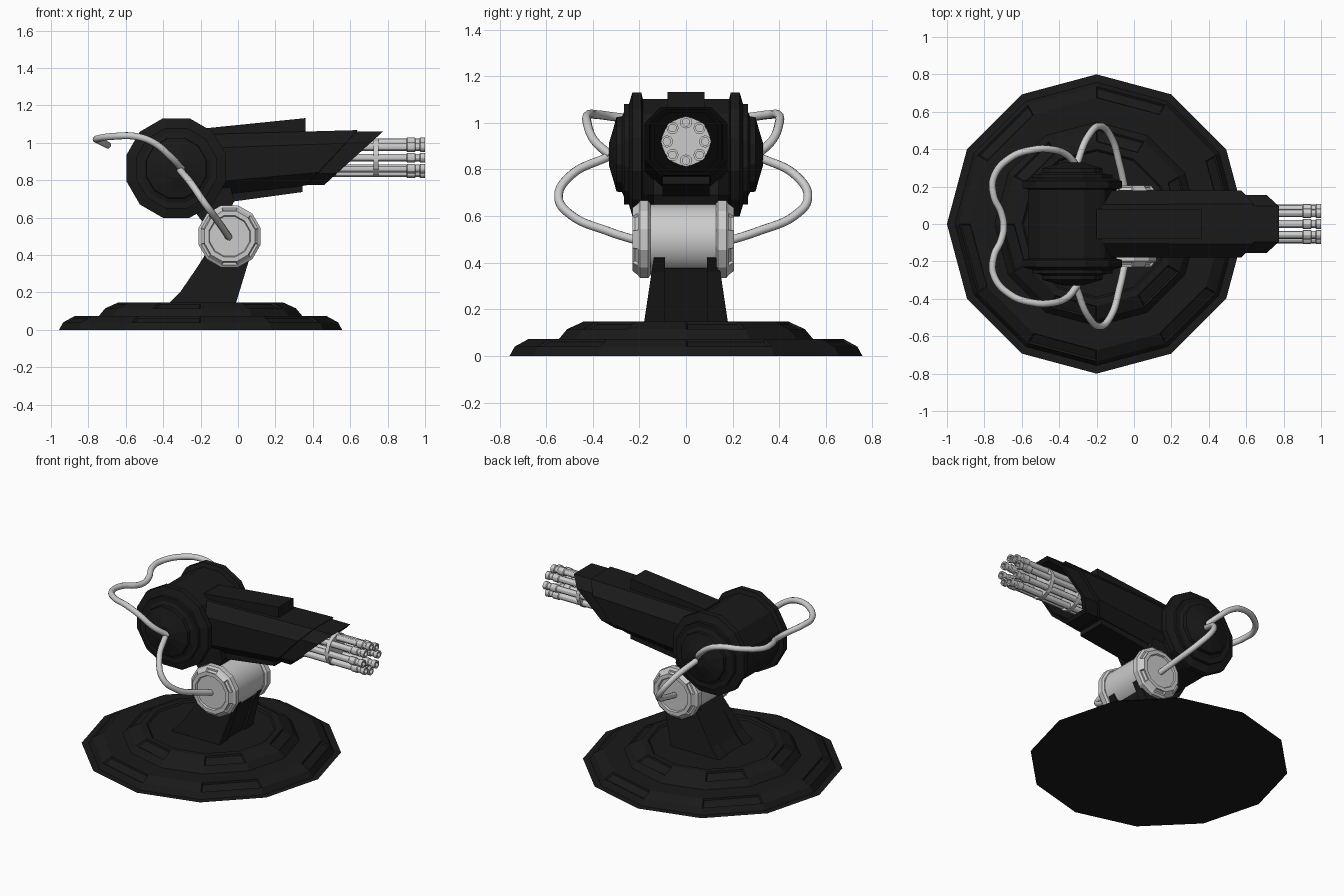
import bpy, bmesh, math
from mathutils import Vector

if "Cube" in bpy.data.objects:
    bpy.data.objects.remove(bpy.data.objects["Cube"])

black = bpy.data.materials.new("black_paint")
black.diffuse_color = (0.01, 0.01, 0.01, 1)
black.use_nodes = True
black.node_tree.nodes["Principled BSDF"].inputs["Base Color"].default_value = black.diffuse_color


def loft(name, rings, mat=None, cap=True, panels=(), step=2, smooth=False):
    """Skin a list of equal-length point rings; sink panels into chosen bands."""
    bm = bmesh.new()
    vs = [[bm.verts.new(p) for p in r] for r in rings]
    n, sunk = len(rings[0]), []
    for k in range(len(vs) - 1):
        for j in range(n):
            f = bm.faces.new((vs[k][j], vs[k][(j + 1) % n], vs[k + 1][(j + 1) % n], vs[k + 1][j]))
            if k in panels and j % step == 0:
                sunk.append(f)
    if cap:
        bm.faces.new(vs[0])
        bm.faces.new(vs[-1])
    bmesh.ops.recalc_face_normals(bm, faces=bm.faces)
    if sunk:
        bmesh.ops.inset_individual(bm, faces=sunk, thickness=0.01, depth=-0.01)
    me = bpy.data.meshes.new(name)
    bm.to_mesh(me)
    bm.free()
    ob = bpy.data.objects.new(name, me)
    bpy.context.collection.objects.link(ob)
    if mat:
        me.materials.append(mat)
    if smooth:
        bpy.context.view_layer.objects.active = ob
        ob.select_set(True)
        bpy.ops.object.shade_smooth_by_angle()
        ob.select_set(False)
    return ob


def lathe(name, profile, n, centre, axis, phase=0.0, **kw):
    """Turn (radius, distance) points about an axis through centre."""
    rings = []
    for r, t in profile:
        ring = []
        for j in range(n):
            a = 2 * math.pi * j / n + phase
            c, s = r * math.cos(a), r * math.sin(a)
            ring.append(Vector(centre) + Vector({'x': (t, c, s), 'y': (c, t, s), 'z': (c, s, t)}[axis]))
        rings.append(ring)
    return loft(name, rings, **kw)


def prism(name, poly, y0, y1, mat=black):
    return loft(name, [[(x, y, z) for x, z in poly] for y in (y0, y1)], mat)


def section(w, zb, zt, ch, x, slope=0.0):
    """Chamfered rectangle across x, leaning forward toward the top."""
    c = w - ch
    pts = [(w, zb + ch), (w, zt - ch), (c, zt), (-c, zt), (-w, zt - ch), (-w, zb + ch), (-c, zb), (c, zb)]
    return [(x + slope * (z - zt), y, z) for y, z in pts]


def both_sides(half):
    return [(r, -t) for r, t in reversed(half)] + half


# Base: flat ground disc and stepped twelve-sided plinth
B = (-0.2, 0, 0)
lathe("ground_disc", [(0.8, 0), (0.4, 0), (0.001, 0)], 12, B, 'z', mat=black, cap=False)
lathe("base", [(0.757, 0), (0.735, 0.04), (0.675, 0.073), (0.545, 0.073), (0.51, 0.115), (0.44, 0.147),
               (0.40, 0.147), (0.39, 0.137), (0.001, 0.137)], 12, B, 'z', mat=black, cap=False, panels=(1, 4))

# Lower strut: central web, forked prongs and foot flanges
prism("strut_web", [(-0.37, 0.13), (-0.03, 0.13), (0.045, 0.375), (-0.1, 0.45), (-0.17, 0.41), (-0.31, 0.19)], -0.1, 0.1)
for s, side in ((-1, "right"), (1, "left")):
    outer = [(-0.38, 0.13), (-0.015, 0.13), (0.055, 0.36), (0.088, 0.42), (-0.05, 0.5), (-0.16, 0.42), (-0.31, 0.2)]
    loft("strut_prong_" + side, [[(x, s * 0.09, z) for x, z in outer],
                                 [(x, s * (0.182 - 0.15 * (z - 0.13)), z) for x, z in outer]], black)

# Elbow joint: round drum and twelve-sided end caps
J = (-0.045, -0.012, 0.5)
lathe("joint_drum", both_sides([(0.15, 0.17)]), 40, J, 'y', smooth=True)
for s, side in ((-1, "right"), (1, "left")):
    cap = [(0.158, 0.14), (0.172, 0.15), (0.172, 0.185), (0.158, 0.195), (0.14, 0.218), (0.115, 0.218),
           (0.11, 0.208), (0.05, 0.208)]
    lathe("joint_cap_" + side, [(r, s * t) for r, t in cap], 12, J, 'y', math.pi / 12, panels=(3,))

# Upper arm linking joint to head
prism("upper_arm", [(-0.12, 0.53), (-0.2, 0.59), (-0.25, 0.66), (-0.3, 0.8), (-0.05, 0.8), (-0.02, 0.69), (-0.06, 0.6)],
      -0.14, 0.14)

# Head drum with raised flanges and tapered side hubs
k = 1 / math.cos(math.pi / 12)
half = [(0.237, 0.185), (0.266, 0.192), (0.266, 0.23), (0.215, 0.245), (0.215, 0.265), (0.185, 0.265),
        (0.162, 0.275), (0.160, 0.298), (0.11, 0.312), (0.05, 0.33)]
lathe("head", [(r * k, t) for r, t in both_sides(half)], 12, (-0.33, 0, 0.865), 'y', math.pi / 12, mat=black)

# Barrel housing: outer shroud and slanted hollow nose
loft("housing", [section(0.178, 0.70, 1.042, 0.075, -0.3), section(0.178, 0.772, 1.068, 0.07, 0.64, 0.93),
                 section(0.156, 0.785, 1.055, 0.06, 0.63, 0.93), section(0.15, 0.785, 1.055, 0.06, 0.3, 0.93)], black)
loft("nose", [section(0.155, 0.775, 1.06, 0.06, 0.42, 1.1), section(0.155, 0.775, 1.06, 0.06, 0.775, 1.1),
              section(0.135, 0.793, 1.042, 0.055, 0.755, 1.1), section(0.135, 0.793, 1.042, 0.055, 0.46, 1.1)], black)
prism("top_plate", [(-0.2, 1.03), (0.36, 1.055), (0.36, 1.132), (-0.2, 1.075)], -0.08, 0.08)
prism("bottom_plate", [(-0.08, 0.73), (0.345, 0.79), (0.345, 0.737), (-0.05, 0.683), (-0.08, 0.69)], -0.1, 0.1)

# Rotary barrels with clamp discs
G = (0, 0, 0.92)
for i in range(8):
    a = math.pi * i / 4
    lathe("barrel_%d" % i, [(0.021, 0.25), (0.021, 0.9), (0.026, 0.905), (0.026, 0.945), (0.021, 0.95),
                            (0.021, 0.97), (0.026, 0.975), (0.026, 1.0), (0.016, 1.0), (0.016, 0.95)],
          12, (0, 0.082 * math.cos(a), 0.92 + 0.082 * math.sin(a)), 'x', smooth=True)
for x in (0.5, 0.725):
    lathe("barrel_clamp", [(0.105, x), (0.105, x + 0.025)], 16, G, 'x', math.pi / 16)


# Hoses: joint to hub on both sides, and a loop behind the head
def hose(name, pts):
    cu = bpy.data.curves.new(name, 'CURVE')
    cu.dimensions = '3D'
    cu.bevel_depth, cu.bevel_resolution, cu.resolution_u = 0.019, 3, 10
    cu.use_fill_caps = True
    sp = cu.splines.new('BEZIER')
    sp.bezier_points.add(len(pts) - 1)
    for bp, p in zip(sp.bezier_points, pts):
        bp.co = p
        bp.handle_left_type = bp.handle_right_type = 'AUTO'
    bpy.context.collection.objects.link(bpy.data.objects.new(name, cu))


def mirrored(p):
    return (p[0], -0.024 - p[1], p[2])


side_hose = [(-0.045, 0.17, 0.49), (-0.075, 0.31, 0.535), (-0.125, 0.47, 0.605), (-0.18, 0.523, 0.68),
             (-0.245, 0.47, 0.775), (-0.31, 0.31, 0.855)]
hose("side_hose_left", side_hose)
hose("side_hose_right", [mirrored(p) for p in side_hose])
rear = [(-0.3, 0.3, 0.86), (-0.36, 0.37, 0.925), (-0.45, 0.4, 1.0), (-0.54, 0.397, 1.033), (-0.66, 0.355, 1.035),
        (-0.75, 0.25, 1.022), (-0.75, 0.15, 1.015), (-0.71, 0.06, 0.995)]
hose("rear_hose", rear + [(-0.697, -0.012, 0.988)] + [mirrored(p) for p in reversed(rear)])
